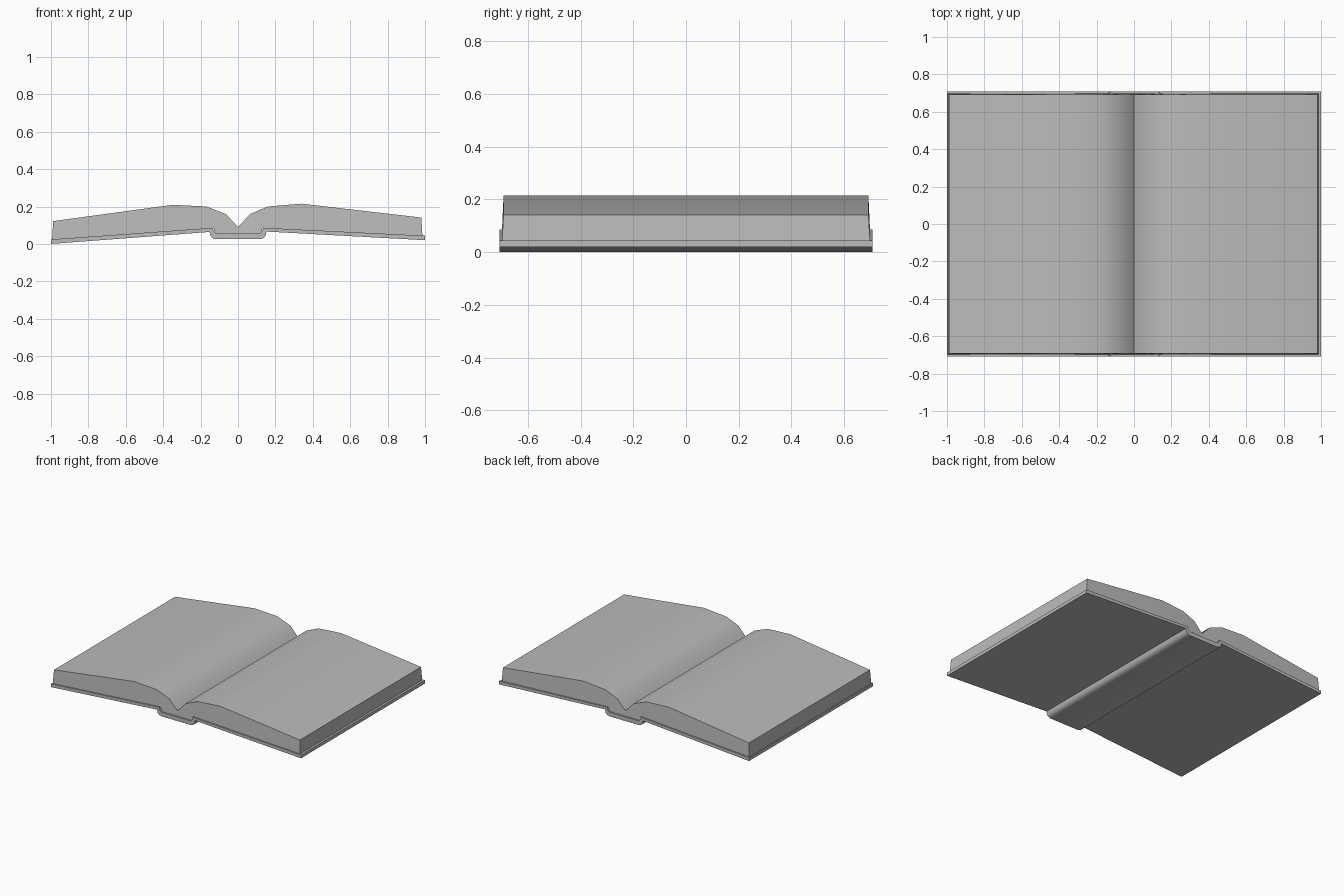
import bpy, math

old = bpy.data.objects.get("Cube")
if old:
    bpy.data.objects.remove(old, do_unlink=True)

# One plain grey
grey = bpy.data.materials.new("plain_grey")
grey.use_nodes = True
colour = (0.5, 0.5, 0.5, 1)
grey.diffuse_color = colour
grey.node_tree.nodes["Principled BSDF"].inputs["Base Color"].default_value = colour


def strip_solid(name, upper, lower, y_upper, y_lower, angle):
    """Solid between two matching x-z lines, run along y."""
    n = len(upper)
    verts = []
    for line, half in ((upper, y_upper), (lower, y_lower)):
        for y in (-half, half):
            verts += [(x, y, z) for x, z in line]
    uf, ub, lf, lb = (k * n for k in range(4))
    faces = []
    for i in range(n - 1):
        j = i + 1
        faces += [(uf + i, uf + j, ub + j, ub + i),
                  (lf + i, lb + i, lb + j, lf + j),
                  (lf + i, lf + j, uf + j, uf + i),
                  (lb + i, ub + i, ub + j, lb + j)]
    e = n - 1
    faces += [(lf, uf, ub, lb), (lf + e, lb + e, ub + e, uf + e)]
    mesh = bpy.data.meshes.new(name)
    mesh.from_pydata(verts, [], faces)
    mesh.materials.append(grey)
    obj = bpy.data.objects.new(name, mesh)
    bpy.context.collection.objects.link(obj)
    bpy.ops.object.select_all(action='DESELECT')
    obj.select_set(True)
    bpy.context.view_layer.objects.active = obj
    bpy.ops.object.shade_smooth_by_angle(angle=math.radians(angle))
    return obj


# Cover: two boards, hinges and a sunken spine
cover_top = [(-1, .024), (-.135, .086), (-.13, .07), (-.12, .058), (-.105, .055),
             (.105, .055), (.12, .058), (.13, .07), (.135, .086), (1, .044)]
cover_base = [(-1, 0), (-.152, .064), (-.148, .045), (-.138, .032), (-.12, .025),
              (.12, .025), (.138, .032), (.148, .045), (.152, .066), (1, .02)]
strip_solid("cover", cover_top, cover_base, .708, .708, 40)

# Page blocks: each side rises from the gutter, then falls to the fore edge
left_top = [(-.988, .122), (-.35, .209), (-.17, .2), (-.065, .16), (0, .09)]
left_base = [(-.994, .022), (-.35, .069), (-.13, .085), (-.127, .054), (0, .054)]
right_top = [(0, .09), (.065, .16), (.16, .2), (.34, .215), (.98, .141)]
right_base = [(0, .054), (.127, .054), (.13, .085), (.34, .075), (.986, .043)]
strip_solid("left_pages", left_top, left_base, .692, .698, 35)
strip_solid("right_pages", right_top, right_base, .692, .698, 35)
